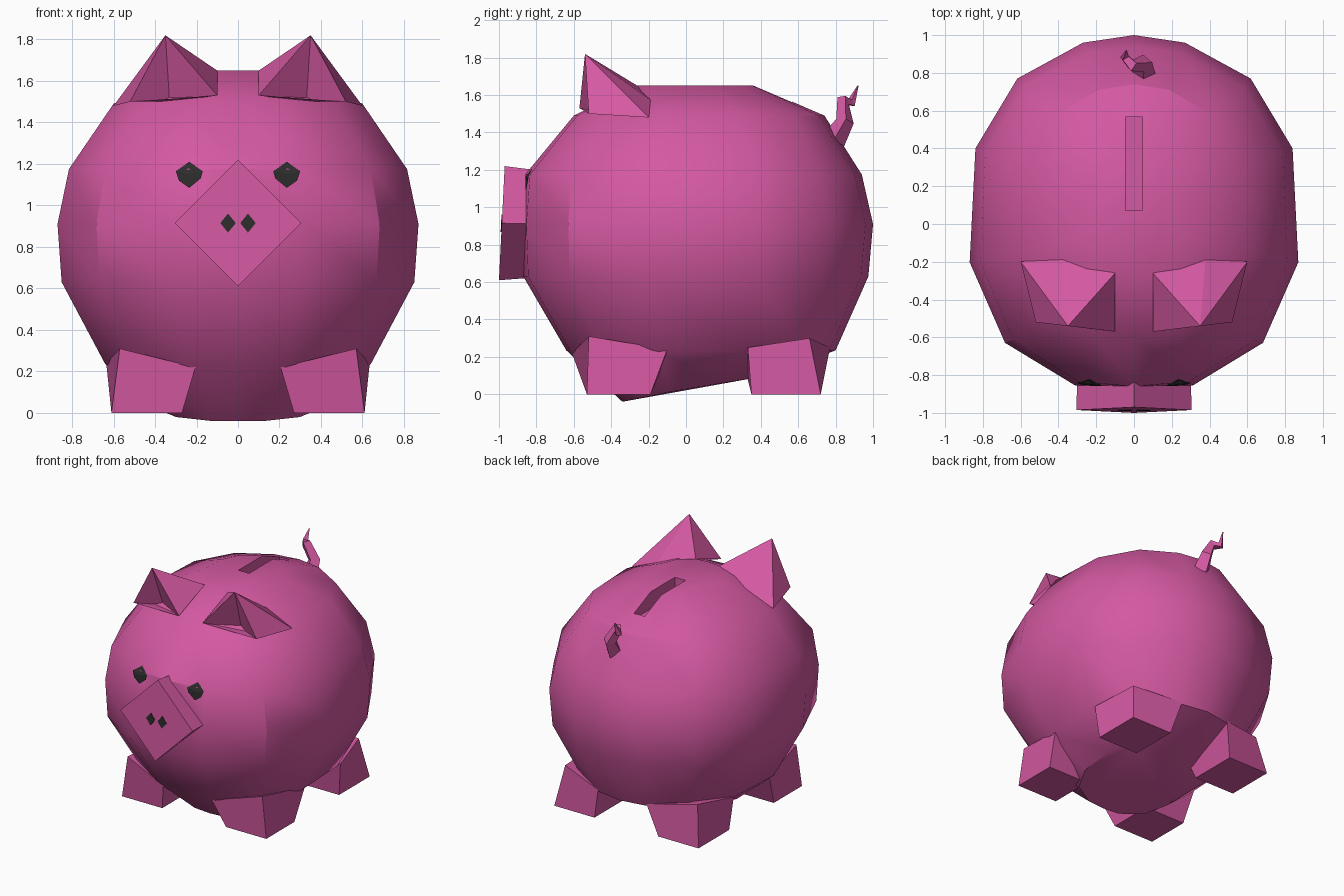
import bpy, bmesh, math
from mathutils import Vector

if "Cube" in bpy.data.objects:
    bpy.data.objects.remove(bpy.data.objects["Cube"])


def material(name, rgb):
    m = bpy.data.materials.new(name)
    m.diffuse_color = (*rgb, 1)
    m.use_nodes = True
    m.node_tree.nodes["Principled BSDF"].inputs["Base Color"].default_value = m.diffuse_color
    return m


PINK = material("pink", (0.66, 0.10, 0.36))
DARK = material("dark", (0.025, 0.025, 0.025))


def make(name, verts, faces, mat=PINK):
    me = bpy.data.meshes.new(name)
    me.from_pydata(verts, [], faces)
    bm = bmesh.new()
    bm.from_mesh(me)
    bmesh.ops.recalc_face_normals(bm, faces=bm.faces)
    bm.to_mesh(me)
    bm.free()
    me.materials.append(mat)
    ob = bpy.data.objects.new(name, me)
    bpy.context.collection.objects.link(ob)
    return ob


def mirrored(name, verts, faces, mat=PINK):
    for side, s in (("right", 1), ("left", -1)):
        make(f"{name}_{side}", [(s * x, y, z) for x, y, z in verts], faces, mat)


def loft(rings):
    """Quads between equal rings, capped at both ends."""
    n = len(rings[0])
    faces = [(k * n + i, k * n + (i + 1) % n, (k + 1) * n + (i + 1) % n, (k + 1) * n + i)
             for k in range(len(rings) - 1) for i in range(n)]
    faces += [tuple(range(n)), tuple(range((len(rings) - 1) * n, len(rings) * n))]
    return [p for r in rings for p in r], faces


# body: one plan outline, resized at each height
half = [(0, 1), (.31, .96), (.71, .77), (.965, .4), (1, -.23), (.785, -.715), (.36, -.97), (0, -1)]
outline = half + [(-x, y) for x, y in half[-2:0:-1]]
levels = [  # z, half width, front y, back y
    (.03, .38, -.34, .45), (.235, .64, -.64, .80), (.63, .85, -.87, .975),
    (.91, .87, -.88, 1.0), (1.175, .815, -.86, .94), (1.49, .60, -.60, .74), (1.65, .25, -.27, .37)]
rings = []
for z, w, f, b in levels:
    tilt = .07 if z < .1 else 0
    rings.append([(x * w, y * (b if y > 0 else -f), z + tilt * y) for x, y in outline])
body = make("body", *loft(rings))

# coin slot cut into the back
bpy.ops.mesh.primitive_cube_add(size=1, location=(0, .318, 1.65))
cutter = bpy.context.object
cutter.name = "slot_cutter"
cutter.scale = (.09, .495, .26)
cut = body.modifiers.new("slot", "BOOLEAN")
cut.object, cut.operation, cut.solver = cutter, "DIFFERENCE", "EXACT"
cutter.hide_render = True
bpy.context.view_layer.objects.active = body
bpy.ops.object.modifier_apply(modifier="slot")
bpy.data.objects.remove(cutter)
bpy.ops.object.select_all(action="DESELECT")
body.select_set(True)
bpy.context.view_layer.objects.active = body
bpy.ops.object.shade_smooth_by_angle(angle=math.radians(32))

# legs: tapered blocks flush with the body corners
front_leg = [[(.27, -.53, 0), (.61, -.53, 0), (.61, -.19, 0), (.27, -.19, 0)],
             [(.205, -.61, .22), (.57, -.52, .31), (.635, -.10, .24), (.2, -.1, .2)]]
back_leg = [[(.27, .35, 0), (.61, .35, 0), (.61, .72, 0), (.27, .72, 0)],
            [(.2, .3, .2), (.635, .33, .25), (.56, .66, .30), (.205, .77, .25)]]
mirrored("front_leg", *loft(front_leg))
mirrored("back_leg", *loft(back_leg))


# snout: diamond-shaped prism, leaning slightly
def snout_y(z):
    return -1.0 + .03 * (z - .61) / .6


def diamond(cx, cz, rx, rz, off=0.0):
    pts = [(0, 1), (1, 0), (0, -1), (-1, 0)]
    return [(cx + a * rx, snout_y(cz + b * rz) + off, cz + b * rz) for a, b in pts]


make("snout", *loft([diamond(0, .915, .305, .305), diamond(0, .91, .30, .285, .2)]))
mirrored("nostril", *loft([diamond(.048, .915, .037, .046, -.004),
                           diamond(.048, .915, .037, .046, .02)]), DARK)

# eyes: thin patches laid on the face
eye = []
for x, z in [(.24, 1.15), (.235, 1.21), (.30, 1.165), (.285, 1.12), (.235, 1.085), (.18, 1.13), (.17, 1.165)]:
    hit, loc, _, _ = body.ray_cast(Vector((x, -2, z)), Vector((0, 1, 0)))
    eye.append((x, (loc.y if hit else -.8) - .01, z))
mirrored("eye", eye, [(0, i, i % 6 + 1) for i in range(1, 7)], DARK)

# ears: pointed shells with a hollow front
ear = [(.35, -.54, 1.82),   # tip
       (.52, -.52, 1.50),   # outer front
       (.60, -.20, 1.48),   # outer back
       (.38, -.17, 1.56),   # back
       (.10, -.26, 1.65),   # inner back
       (.10, -.57, 1.53),   # inner front
       (.33, -.43, 1.50)]   # hollow
mirrored("ear", ear, [(0, 1, 2), (0, 2, 3), (0, 3, 4), (0, 4, 5), (0, 5, 6), (0, 6, 1), (5, 1, 6)])

# tail: tapering curl
cu = bpy.data.curves.new("tail", "CURVE")
cu.dimensions = "3D"
cu.bevel_depth, cu.bevel_resolution, cu.use_fill_caps = 1, 0, True
path = [(.05, .79, 1.36, .065), (.05, .85, 1.46, .048), (-.01, .84, 1.57, .036),
        (-.05, .885, 1.56, .026), (-.04, .92, 1.65, .003)]
sp = cu.splines.new("POLY")
sp.points.add(len(path) - 1)
for p, (x, y, z, r) in zip(sp.points, path):
    p.co, p.radius = (x, y, z, 1), r
sp.use_smooth = False
cu.materials.append(PINK)
bpy.context.collection.objects.link(bpy.data.objects.new("tail", cu))
